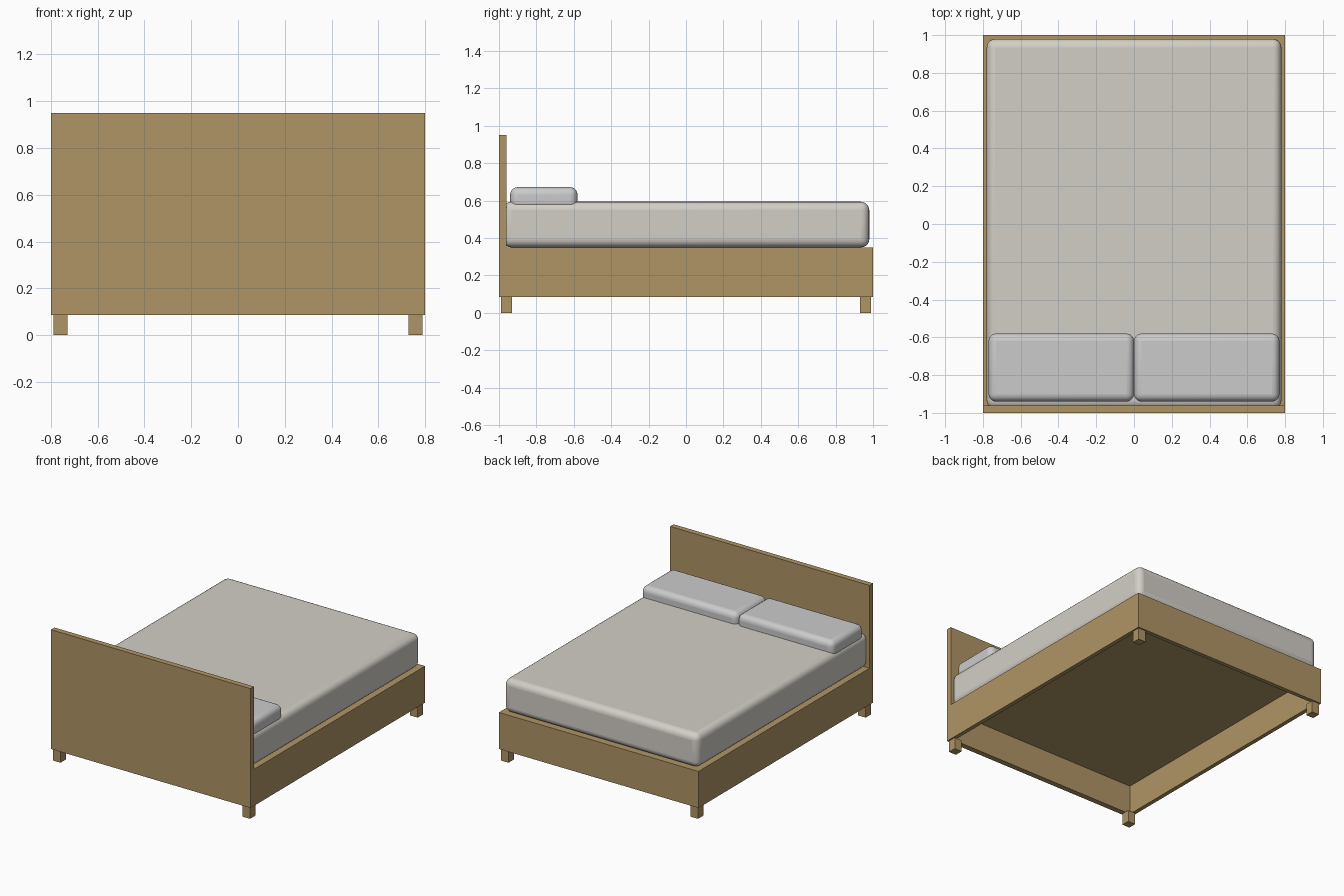
import bpy

if "Cube" in bpy.data.objects:
    bpy.data.objects.remove(bpy.data.objects["Cube"])


def material(name, color):
    m = bpy.data.materials.new(name)
    m.diffuse_color = (*color, 1)
    m.use_nodes = True
    m.node_tree.nodes["Principled BSDF"].inputs["Base Color"].default_value = m.diffuse_color
    return m


wood = material("wood", (0.43, 0.30, 0.13))
fabric = material("fabric", (0.65, 0.62, 0.57))


def box(name, lo, hi, mat=None, radius=0):
    """Box between two corners, with optional rounded edges."""
    bpy.ops.mesh.primitive_cube_add(
        size=1, location=[(a + b) / 2 for a, b in zip(lo, hi)])
    ob = bpy.context.object
    ob.name = name
    ob.scale = [b - a for a, b in zip(lo, hi)]
    bpy.ops.object.transform_apply(location=False, rotation=False, scale=True)
    if mat:
        ob.data.materials.append(mat)
    if radius:
        bev = ob.modifiers.new("rounding", 'BEVEL')
        bev.width = radius
        bev.segments = 5
        bpy.ops.object.shade_smooth_by_angle()
        for p in ob.data.polygons:
            p.use_smooth = True
    return ob


T = 0.03            # rail thickness
Z0, Z1 = 0.085, 0.35  # rail bottom and top

# Headboard and foot rail
box("headboard", (-0.8, -1, Z0), (0.8, -0.96, 0.95), wood)
box("foot_rail", (-0.8, 1 - T, Z0), (0.8, 1, Z1), wood)

# Side rails, legs and pillows, mirrored left and right
for side, s in (("left", -1), ("right", 1)):
    def pair(name, x0, x1, y, z, mat=None, radius=0):
        xs = sorted((s * x0, s * x1))
        box(f"{side}_{name}", (xs[0], y[0], z[0]), (xs[1], y[1], z[1]), mat, radius)

    pair("side_rail", 0.8 - T, 0.8, (-0.96, 1 - T), (Z0, Z1), wood)
    pair("head_leg", 0.73, 0.79, (-0.99, -0.93), (0, Z0), wood)
    pair("foot_leg", 0.73, 0.79, (0.93, 0.99), (0, Z0), wood)
    pair("pillow", 0, 0.77, (-0.94, -0.58), (0.55, 0.672), None, 0.04)

# Base panel under the mattress
box("base_panel", (-0.8 + T, -0.96, 0.30), (0.8 - T, 1 - T, Z1), wood)

# Mattress, tucked slightly into the headboard
box("mattress", (-0.78, -0.98, 0.35), (0.78, 0.98, 0.594), fabric, 0.045)
